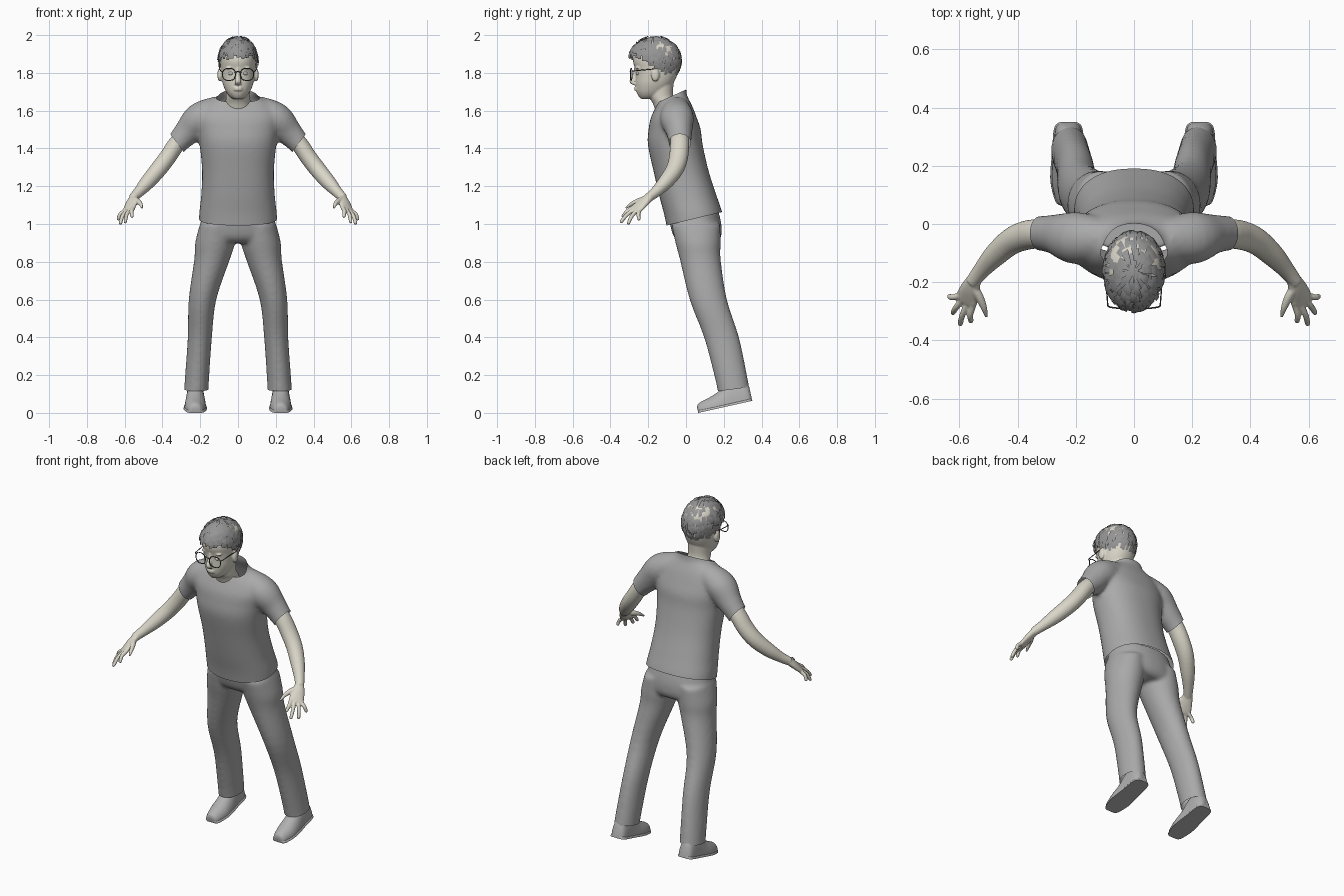
import bpy, bmesh, math, random
from mathutils import Vector, Matrix

random.seed(4)
if "Cube" in bpy.data.objects:
    bpy.data.objects.remove(bpy.data.objects["Cube"])


def material(name, rgb):
    m = bpy.data.materials.new(name)
    m.use_nodes = True
    m.diffuse_color = (*rgb, 1)
    m.node_tree.nodes["Principled BSDF"].inputs["Base Color"].default_value = (*rgb, 1)
    return m


SKIN = material("skin", (0.70, 0.67, 0.58))
CLOTH = material("grey cloth", (0.40, 0.40, 0.40))
SHOE = material("shoe grey", (0.44, 0.44, 0.44))
HAIR = material("hair grey", (0.30, 0.30, 0.30))
FRAME = material("dark frame", (0.08, 0.08, 0.08))
EYE = material("eye white", (0.62, 0.62, 0.60))


def spline(rows, steps=4):
    """Catmull-Rom through rows of numbers."""
    out = []
    for i in range(len(rows) - 1):
        p = [rows[max(0, min(len(rows) - 1, i + k))] for k in (-1, 0, 1, 2)]
        for s in range(steps):
            t = s / steps
            out.append([0.5 * (2 * b + (c - a) * t + (2 * a - 5 * b + 4 * c - d) * t * t
                               + (3 * b - a - 3 * c + d) * t ** 3) for a, b, c, d in zip(*p)])
    return out + [list(rows[-1])]


def loft(bm, rows, axis=None, side=(1, 0, 0), power=2, sx=1, floor=False, n=28):
    """Closed tube through rings (x, y, z, half width, half depth)."""
    rows = spline(rows)
    pts = [Vector((r[0] * sx, r[1], r[2])) for r in rows]
    side = Vector((side[0] * sx, side[1], side[2]))
    rings = []
    for i, r in enumerate(rows):
        t = Vector(axis) if axis else (pts[min(i + 1, len(pts) - 1)] - pts[max(i - 1, 0)]).normalized()
        u = (side - t * side.dot(t)).normalized()
        v = t.cross(u)
        ring = []
        for k in range(n):
            a = math.tau * k / n
            c, s = (math.copysign(abs(f) ** (2 / power), f) for f in (math.cos(a), math.sin(a)))
            ring.append(bm.verts.new(pts[i] + u * r[3] * c + v * r[4] * (max(s, 0) if floor else s)))
        rings.append(ring)
    faces = [bm.faces.new((a[k], a[(k + 1) % n], b[(k + 1) % n], b[k]))
             for a, b in zip(rings, rings[1:]) for k in range(n)]
    faces += [bm.faces.new(rings[0]), bm.faces.new(rings[-1])]
    bmesh.ops.recalc_face_normals(bm, faces=faces)


def ball(bm, loc, size):
    bmesh.ops.create_uvsphere(bm, u_segments=24, v_segments=16, radius=1,
                              matrix=Matrix.Translation(loc) @ Matrix.Diagonal((*size, 1)))


def finish(name, bm, mat, voxel=0, smooth=4, cuts=()):
    """Make the object; optionally fuse its pieces and trim it with planes."""
    me = bpy.data.meshes.new(name)
    bm.to_mesh(me)
    bm.free()
    ob = bpy.data.objects.new(name, me)
    bpy.context.collection.objects.link(ob)
    if voxel:
        rm = ob.modifiers.new("fuse", "REMESH")
        rm.mode, rm.voxel_size = "VOXEL", voxel
        sm = ob.modifiers.new("soften", "SMOOTH")
        sm.factor, sm.iterations = 0.5, smooth
        dg = bpy.context.evaluated_depsgraph_get()
        me = bpy.data.meshes.new_from_object(ob.evaluated_get(dg))
        ob.modifiers.clear()
        ob.data = me
        bm = bmesh.new()
        bm.from_mesh(me)
        for co, no, where in cuts:
            faces = [f for f in bm.faces if where(f.calc_center_median())]
            geom = set(faces)
            for f in faces:
                geom.update(f.verts)
                geom.update(f.edges)
            bmesh.ops.bisect_plane(bm, geom=list(geom), plane_co=co, plane_no=no, clear_outer=True)
        bm.to_mesh(me)
        bm.free()
    me.materials.clear()
    me.materials.append(mat)
    me.shade_smooth()
    return ob


def body_rows(rows):
    """Rings from (height, front y, back y, half width)."""
    return [(0, (f + b) / 2, z, w, (b - f) / 2) for z, f, b, w in rows]


UP = (0, 0, 1)
everywhere = lambda c: True

# Shirt: torso and sleeves fused, trimmed at hem, collar and cuffs
bm = bmesh.new()
loft(bm, body_rows([(0.92, -0.09, 0.21, 0.207), (1.0, -0.105, 0.2, 0.207), (1.06, -0.118, 0.192, 0.205),
                    (1.15, -0.142, 0.162, 0.195), (1.28, -0.172, 0.12, 0.19), (1.42, -0.202, 0.088, 0.203),
                    (1.5, -0.198, 0.078, 0.215), (1.56, -0.187, 0.058, 0.222), (1.62, -0.16, 0.035, 0.195),
                    (1.66, -0.14, 0.015, 0.14), (1.69, -0.135, 0.003, 0.095), (1.76, -0.135, 0, 0.082)]),
     UP, power=2.3, n=48)
for sx in (1, -1):
    loft(bm, [(0.10, -0.05, 1.61, 0.07, 0.07), (0.2, -0.048, 1.56, 0.09, 0.085), (0.265, -0.036, 1.49, 0.07, 0.072),
              (0.32, -0.032, 1.43, 0.06, 0.059), (0.37, -0.03, 1.37, 0.058, 0.056)], side=(0, 1, 0), sx=sx)
cuts = [((0, -0.1, 0.993), (0, 0.07, -0.29), everywhere), ((0, -0.165, 1.637), (0, -0.42, 0.93), everywhere)]
cuts += [((s * 0.322, 0, 1.428), (s * 0.8, 0, -0.6), lambda c, s=s: c.x * s > 0.25) for s in (1, -1)]
finish("shirt", bm, CLOTH, 0.011, 8, cuts)

# Trousers
bm = bmesh.new()
loft(bm, body_rows([(0.9, -0.03, 0.16, 0.17), (0.93, -0.063, 0.185, 0.205), (1.0, -0.085, 0.187, 0.198),
                    (1.08, -0.095, 0.168, 0.18)]), UP, power=2.2, n=48)
for sx in (1, -1):
    loft(bm, [(0.112, 0.052, 1.0, 0.09, 0.13), (0.122, 0.064, 0.9, 0.105, 0.12), (0.138, 0.076, 0.81, 0.094, 0.108),
              (0.188, 0.118, 0.6, 0.073, 0.099), (0.202, 0.188, 0.4, 0.064, 0.093),
              (0.216, 0.236, 0.2, 0.064, 0.087), (0.222, 0.256, 0.1, 0.065, 0.085), (0.224, 0.266, 0.05, 0.065, 0.085)],
         UP, sx=sx)
finish("trousers", bm, CLOTH, 0.011, 6, [((0, 0.25, 0.125), (0, 0.13, -1), everywhere)])

# Shoes: upper and sole, heels raised by the forward lean
shape = [(0, 0.022, 0.022), (0.015, 0.04, 0.042), (0.08, 0.056, 0.06), (0.14, 0.055, 0.085), (0.19, 0.05, 0.125),
         (0.25, 0.047, 0.125), (0.28, 0.04, 0.1), (0.293, 0.024, 0.07)]
for sx, label in ((1, "left"), (-1, "right")):
    place = Matrix.Translation((0.226 * sx, 0.065, 0)) @ Matrix.Rotation(math.radians(12.6), 4, "X")
    for part, grow, lift in (("shoe", 0, 0.008), ("sole", 0.005, 0)):
        bm = bmesh.new()
        loft(bm, [(0, t, lift, w + grow, 0.018 if grow else h) for t, w, h in shape],
             (0, -1, 0), floor=True, power=3 if grow else 2)
        bmesh.ops.transform(bm, matrix=place, verts=bm.verts)
        ob = finish(f"{label}_{part}", bm, SHOE)
        bpy.ops.object.select_all(action="DESELECT")
        ob.select_set(True)
        bpy.context.view_layer.objects.active = ob
        bpy.ops.object.shade_smooth_by_angle(angle=math.radians(50))

# Arms and hands
ACROSS = Vector((-0.79, -0.54, 0.30))
KNUCKLE = Vector((0.578, -0.265, 1.078))
fingers = [(0.03, (0.56, -0.337, 1.035)), (0.010, (0.598, -0.348, 1.006)),
           (-0.012, (0.624, -0.308, 0.998)), (-0.031, (0.636, -0.248, 1.02))]
for sx, label in ((1, "left"), (-1, "right")):
    bm = bmesh.new()
    loft(bm, [(0.26, -0.035, 1.49, 0.045, 0.042), (0.32, -0.033, 1.43, 0.05, 0.045), (0.375, -0.04, 1.35, 0.05, 0.045),
              (0.425, -0.062, 1.285, 0.046, 0.044), (0.48, -0.11, 1.22, 0.039, 0.039),
              (0.525, -0.16, 1.17, 0.029, 0.029), (0.556, -0.2, 1.138, 0.024, 0.024)], side=(0, 1, 0), sx=sx)
    loft(bm, [(0.548, -0.188, 1.148, 0.024, 0.02), (0.563, -0.225, 1.115, 0.036, 0.02),
              (0.576, -0.262, 1.081, 0.042, 0.015), (0.58, -0.274, 1.072, 0.035, 0.01)], side=ACROSS, sx=sx)
    for off, tip in fingers:
        base, tip = KNUCKLE + ACROSS * off, Vector(tip)
        back = base.lerp(tip, -0.25)
        mid = base.lerp(tip, 0.5) + Vector((0.006, -0.004, 0.005))
        loft(bm, [(*back, 0.011, 0.011), (*base, 0.0115, 0.0115), (*mid, 0.0105, 0.0105),
                  (*mid.lerp(tip, 0.85), 0.009, 0.009), (*tip, 0.004, 0.004)], side=ACROSS, sx=sx, n=14)
    loft(bm, [(0.556, -0.21, 1.135, 0.016, 0.016), (0.532, -0.25, 1.122, 0.015, 0.015),
              (0.516, -0.288, 1.106, 0.011, 0.011), (0.507, -0.32, 1.084, 0.005, 0.005)], side=(1, 0, 0), sx=sx, n=14)
    finish(f"{label}_arm", bm, SKIN, 0.004, 3)

# Head with neck, nose, lips and ears
bm = bmesh.new()
loft(bm, body_rows([(1.662, -0.238, -0.17, 0.024), (1.675, -0.25, -0.13, 0.044), (1.70, -0.262, -0.10, 0.063),
                    (1.74, -0.267, -0.07, 0.08), (1.78, -0.267, -0.05, 0.088), (1.82, -0.27, -0.038, 0.092),
                    (1.86, -0.28, -0.032, 0.095), (1.90, -0.275, -0.034, 0.095), (1.94, -0.255, -0.05, 0.086),
                    (1.97, -0.22, -0.09, 0.055), (1.98, -0.18, -0.13, 0.025)]), UP, power=2.15, n=40)
loft(bm, [(0, -0.09, 1.58, 0.075, 0.065), (0, -0.11, 1.635, 0.068, 0.064), (0, -0.132, 1.68, 0.064, 0.064),
          (0, -0.13, 1.76, 0.068, 0.066)], UP)
loft(bm, [(0, -0.265, 1.825, 0.008, 0.01), (0, -0.268, 1.795, 0.01, 0.013), (0, -0.281, 1.757, 0.017, 0.019),
          (0, -0.272, 1.738, 0.017, 0.014)], UP)
for z in (1.722, 1.711):
    ball(bm, (0, -0.259, z), (0.026, 0.016, 0.007))
for sx in (1, -1):
    ball(bm, (sx * 0.097, -0.163, 1.79), (0.012, 0.022, 0.036))
    ball(bm, (sx * 0.036, -0.255, 1.826), (0.03, 0.012, 0.008))
finish("head", bm, SKIN, 0.005, 3)
for sx, label in ((1, "left"), (-1, "right")):
    bm = bmesh.new()
    ball(bm, (sx * 0.036, -0.252, 1.797), (0.015, 0.013, 0.010))
    finish(f"{label}_eye", bm, EYE)

# Hair: a cap under many overlapping curved locks
CROWN, SIZE = Vector((0, -0.165, 1.864)), Vector((0.106, 0.14, 0.13))


def hairline(y):
    t = max(0, min(1, (y + 0.24) / 0.14))
    return 1.868 - 0.10 * t


def scalp(theta, phi, r):
    d = Vector((math.sin(theta) * math.cos(phi), math.sin(theta) * math.sin(phi), math.cos(theta)))
    return CROWN + d * SIZE * r


bm = bmesh.new()
ball(bm, CROWN, SIZE * 0.97)
bmesh.ops.delete(bm, geom=[v for v in bm.verts if v.co.z < hairline(v.co.y)], context="VERTS")
finish("hair_cap", bm, HAIR)
bm = bmesh.new()
for i in range(520):
    theta = math.acos(random.uniform(-0.7, 1))
    phi, drift, r = random.uniform(0, math.tau), random.uniform(-0.12, 0.12), random.uniform(0.98, 1.02)
    half = 0.065 / max(0.3, math.sin(theta))
    rows = []
    for s in range(5):
        a, b = theta + s * 0.085, phi + drift * s / 4
        rows.append([scalp(a, b + k * half, r + 0.025 * math.sin(s * 0.7)) for k in (-1, 0, 1)])
    if any(p.z < hairline(p.y) - 0.004 for row in rows for p in row):
        continue
    grid = [[bm.verts.new(p) for p in row] for row in rows]
    for a, b in zip(grid, grid[1:]):
        for k in (0, 1):
            bm.faces.new((a[k], b[k], b[k + 1], a[k + 1]))
finish("hair_locks", bm, HAIR)

# Glasses: two rims, a bridge and two temples
cu = bpy.data.curves.new("glasses", "CURVE")
cu.dimensions, cu.bevel_depth, cu.bevel_resolution = "3D", 0.0026, 2


def wire(points, closed=False):
    sp = cu.splines.new("POLY")
    sp.points.add(len(points) - 1)
    for p, co in zip(sp.points, points):
        p.co = (*co, 1)
    sp.use_cyclic_u = closed


for sx in (1, -1):
    rim = []
    for k in range(24):
        c, s = math.cos(math.tau * k / 24), math.sin(math.tau * k / 24)
        rim.append((sx * (0.048 + 0.034 * math.copysign(abs(c) ** 0.8, c)), -0.29 + 0.004 * c,
                    1.792 + 0.032 * math.copysign(abs(s) ** 0.8, s)))
    wire(rim, True)
    wire([(sx * 0.08, -0.287, 1.805), (sx * 0.09, -0.282, 1.81), (sx * 0.098, -0.175, 1.82), (sx * 0.1, -0.15, 1.805)])
wire([(-0.016, -0.293, 1.803), (0, -0.296, 1.808), (0.016, -0.293, 1.803)])
cu.materials.append(FRAME)
bpy.context.collection.objects.link(bpy.data.objects.new("glasses", cu))
